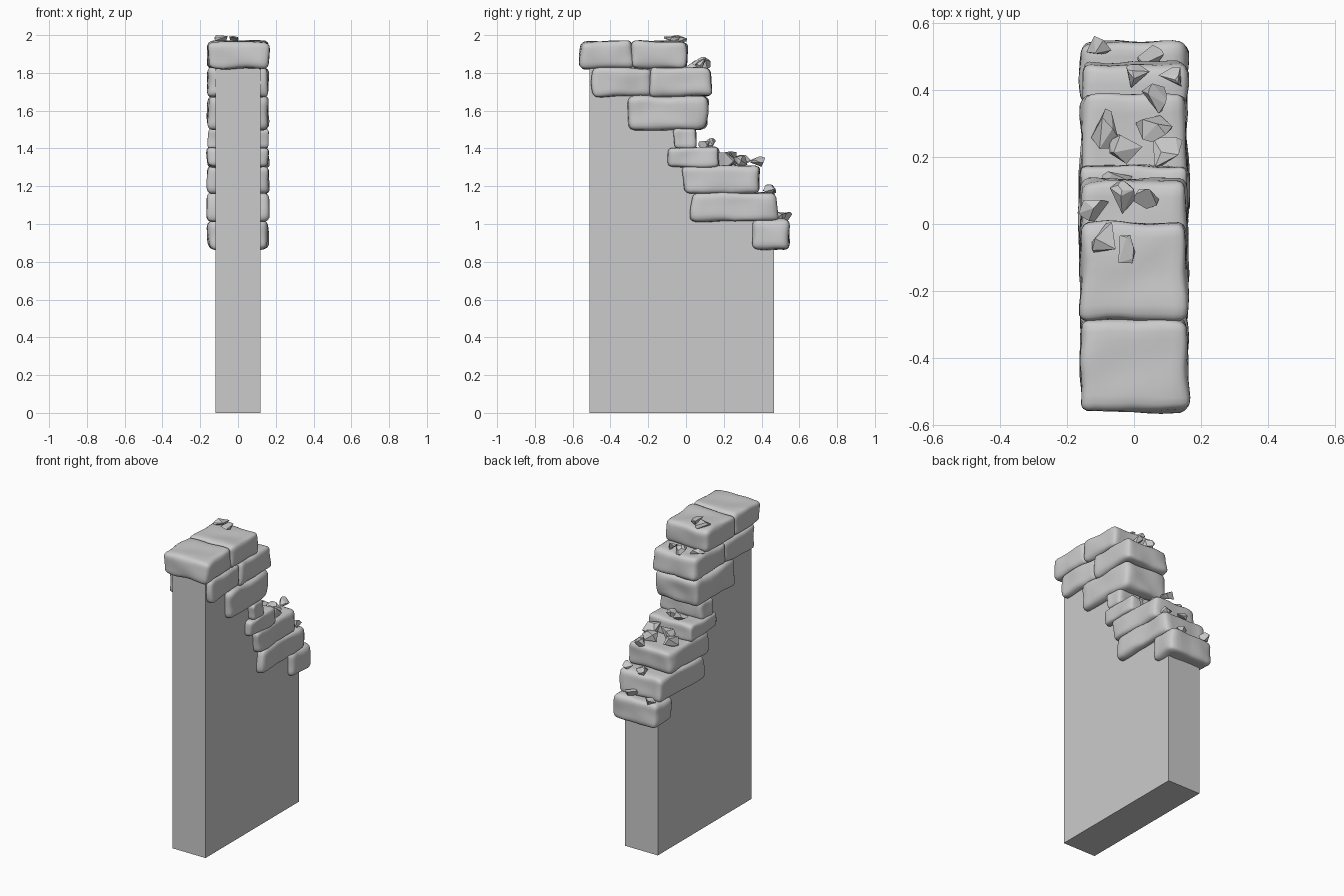
import bpy, bmesh, math, random
from mathutils import Vector, noise

if "Cube" in bpy.data.objects:
    bpy.data.objects.remove(bpy.data.objects["Cube"])

random.seed(7)


def finish(name, bm, smooth):
    me = bpy.data.meshes.new(name)
    bmesh.ops.recalc_face_normals(bm, faces=bm.faces[:])
    for f in bm.faces:
        f.smooth = smooth
    bm.to_mesh(me)
    bm.free()
    ob = bpy.data.objects.new(name, me)
    bpy.context.collection.objects.link(ob)
    return ob


# Flat wall slab with a stepped broken edge hidden inside the stones
profile = [(-0.51, 0), (0.465, 0), (0.465, 0.92), (0.40, 0.92), (0.40, 1.09),
           (0.33, 1.09), (0.33, 1.23), (0.12, 1.23), (0.12, 1.35), (0.0, 1.35),
           (0.0, 1.58), (0.05, 1.58), (0.05, 1.75), (-0.05, 1.75),
           (-0.05, 1.85), (-0.51, 1.85)]
bm = bmesh.new()
face = bm.faces.new([bm.verts.new((-0.12, y, z)) for y, z in profile])
ext = bmesh.ops.extrude_face_region(bm, geom=[face])
bmesh.ops.translate(bm, vec=(0.24, 0, 0),
                    verts=[v for v in ext["geom"] if isinstance(v, bmesh.types.BMVert)])
finish("wall_slab", bm, False)


def stone(i, y0, y1, z0, z1, xw=0.16):
    """Worn block: rounded box with skewed corners and a soft wobble."""
    bm = bmesh.new()
    bmesh.ops.create_cube(bm, size=2)
    bmesh.ops.subdivide_edges(bm, edges=bm.edges[:], cuts=11, use_grid_fill=True)
    half = Vector((xw, (y1 - y0) / 2, (z1 - z0) / 2))
    mid = Vector((0, (y0 + y1) / 2, (z0 + z1) / 2))
    r = min(half) * 0.42
    skew = [random.uniform(-0.035, 0.035) for _ in range(3)]
    for v in bm.verts:
        u = Vector([math.sin(c * math.pi / 2) for c in v.co])
        p = Vector([u[k] * half[k] for k in range(3)])
        core = Vector([max(-half[k] + r, min(half[k] - r, p[k])) for k in range(3)])
        d = p - core
        if d.length > 0:
            p = core + d.normalized() * r
        p.x *= 1 + skew[0] * u.y
        p.y *= 1 + skew[1] * u.z
        p.z *= 1 + skew[2] * u.y
        n = noise.noise_vector(p * 9 + Vector((i * 7.3, i * 3.1, 0)))
        v.co = mid + p + Vector((n.x * 0.012, n.y * 0.012, n.z * 0.009))
    finish(f"stone_{i:02d}", bm, True)


# Stepped courses of stones, from the top down: y range, z range
courses = [(-0.56, -0.28, 1.823, 1.967), (-0.29, 0.005, 1.823, 1.968),
           (-0.50, -0.18, 1.675, 1.828), (-0.195, 0.135, 1.675, 1.828),
           (-0.305, 0.115, 1.498, 1.678), (-0.07, 0.052, 1.397, 1.505),
           (-0.095, 0.175, 1.30, 1.405), (-0.015, 0.387, 1.163, 1.307),
           (0.03, 0.482, 1.013, 1.167), (0.35, 0.547, 0.863, 1.025)]
for i, c in enumerate(courses):
    stone(i, *c)


def rubble(i, x, y, z, sx, sy, sz=0.05):
    """Sharp flat-faced chip: hull of a few random points."""
    bm = bmesh.new()
    for _ in range(11):
        p = Vector([random.gauss(0, 1) for _ in range(3)]).normalized()
        bm.verts.new(p)
    hull = bmesh.ops.convex_hull(bm, input=bm.verts[:])
    bmesh.ops.dissolve_limit(bm, angle_limit=0.35, verts=bm.verts[:], edges=bm.edges[:])
    lo = [min(v.co[k] for v in bm.verts) for k in range(3)]
    hi = [max(v.co[k] for v in bm.verts) for k in range(3)]
    for v in bm.verts:
        t = [(v.co[k] - lo[k]) / (hi[k] - lo[k]) - 0.5 for k in range(3)]
        v.co = (x + t[0] * sx, y + t[1] * sy, z + (t[2] + 0.5) * sz)
    finish(f"rubble_{i:02d}", bm, False)


# Loose chips lying on the steps: x, y, base z, size x, size y, height
chips = [(-0.105, 0.535, 1.015, 0.075, 0.055), (0.05, 0.505, 1.015, 0.08, 0.06),
         (0.012, 0.442, 1.16, 0.07, 0.07), (0.108, 0.44, 1.16, 0.07, 0.06),
         (0.06, 0.375, 1.303, 0.075, 0.09, 0.055), (0.06, 0.285, 1.30, 0.11, 0.08, 0.065),
         (-0.088, 0.285, 1.30, 0.08, 0.12, 0.065), (-0.025, 0.225, 1.30, 0.10, 0.09, 0.085),
         (0.10, 0.215, 1.30, 0.09, 0.09, 0.08),
         (-0.05, 0.12, 1.40, 0.09, 0.075, 0.055), (0.03, 0.095, 1.40, 0.07, 0.06, 0.04),
         (-0.035, 0.08, 1.82, 0.075, 0.10, 0.065), (0.037, 0.075, 1.82, 0.075, 0.06, 0.06),
         (-0.12, 0.04, 1.82, 0.09, 0.065, 0.045),
         (-0.09, -0.04, 1.96, 0.07, 0.09, 0.04), (-0.022, -0.075, 1.96, 0.05, 0.085, 0.035)]
for i, c in enumerate(chips):
    rubble(i, *c)
